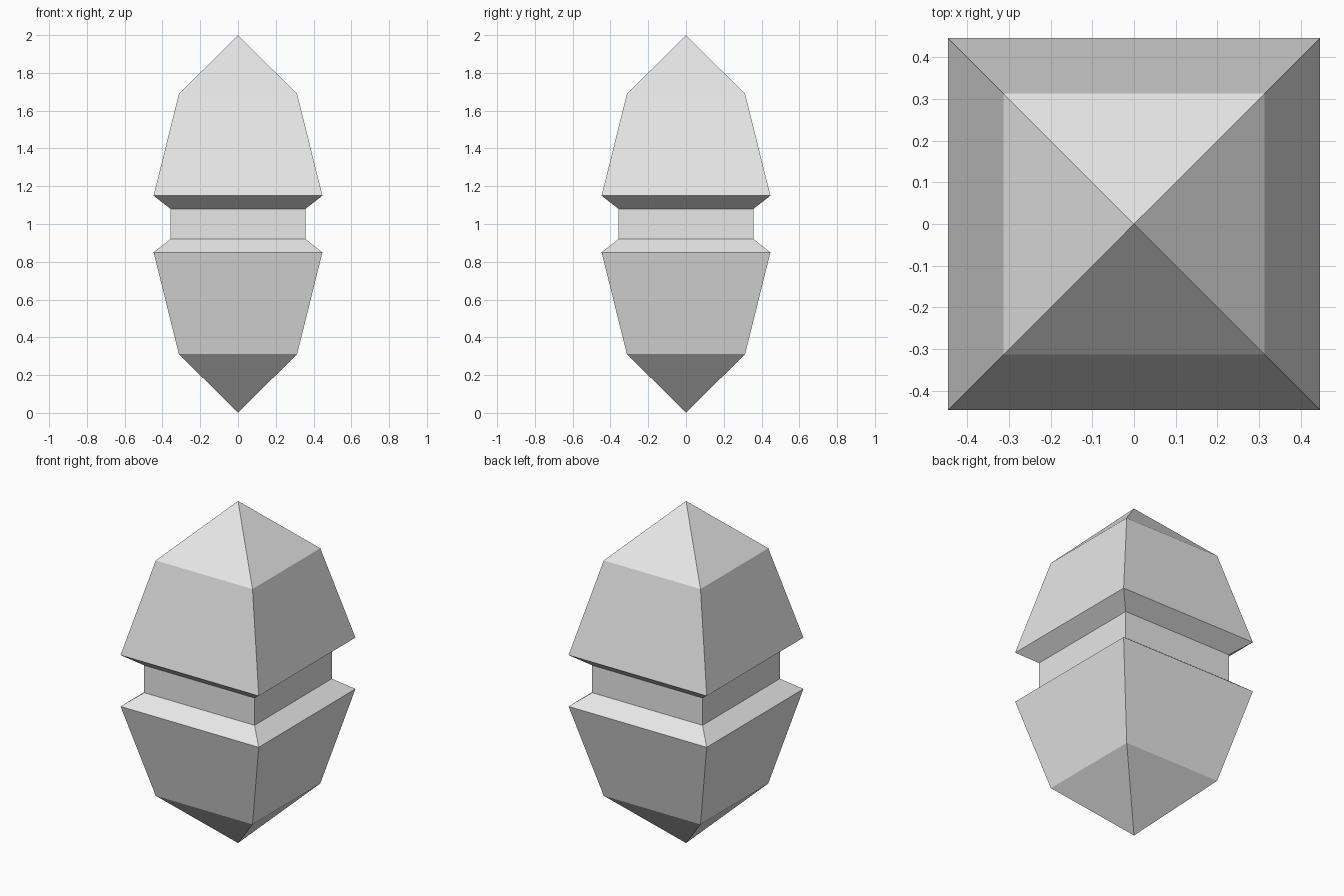
import bpy
import bmesh

cube = bpy.data.objects.get("Cube")
if cube:
    bpy.data.objects.remove(cube, do_unlink=True)

# Single plain grey
grey = bpy.data.materials.new("light_grey")
grey.use_nodes = True
colour = (0.8, 0.8, 0.8, 1)
grey.diffuse_color = colour
grey.node_tree.nodes["Principled BSDF"].inputs["Base Color"].default_value = colour

# Half profile above the middle: (half width, height from the middle)
MIDDLE = 1.0
TIP = 1.0
upper = [(0.357, 0.08), (0.447, 0.15), (0.313, 0.688)]
profile = [(w, MIDDLE - h) for w, h in reversed(upper)]
profile += [(w, MIDDLE + h) for w, h in upper]

# Stack square rings and close both ends with a point
bm = bmesh.new()
corners = [(-1, -1), (1, -1), (1, 1), (-1, 1)]
rings = [[bm.verts.new((sx * w, sy * w, z)) for sx, sy in corners] for w, z in profile]
bottom = bm.verts.new((0, 0, MIDDLE - TIP))
top = bm.verts.new((0, 0, MIDDLE + TIP))
for i in range(4):
    j = (i + 1) % 4
    bm.faces.new((bottom, rings[0][j], rings[0][i]))
    for low, high in zip(rings, rings[1:]):
        bm.faces.new((low[i], low[j], high[j], high[i]))
    bm.faces.new((rings[-1][i], rings[-1][j], top))
bmesh.ops.recalc_face_normals(bm, faces=bm.faces)

mesh = bpy.data.meshes.new("faceted_crystal")
bm.to_mesh(mesh)
bm.free()
mesh.materials.append(grey)
crystal = bpy.data.objects.new("faceted_crystal", mesh)
bpy.context.collection.objects.link(crystal)
